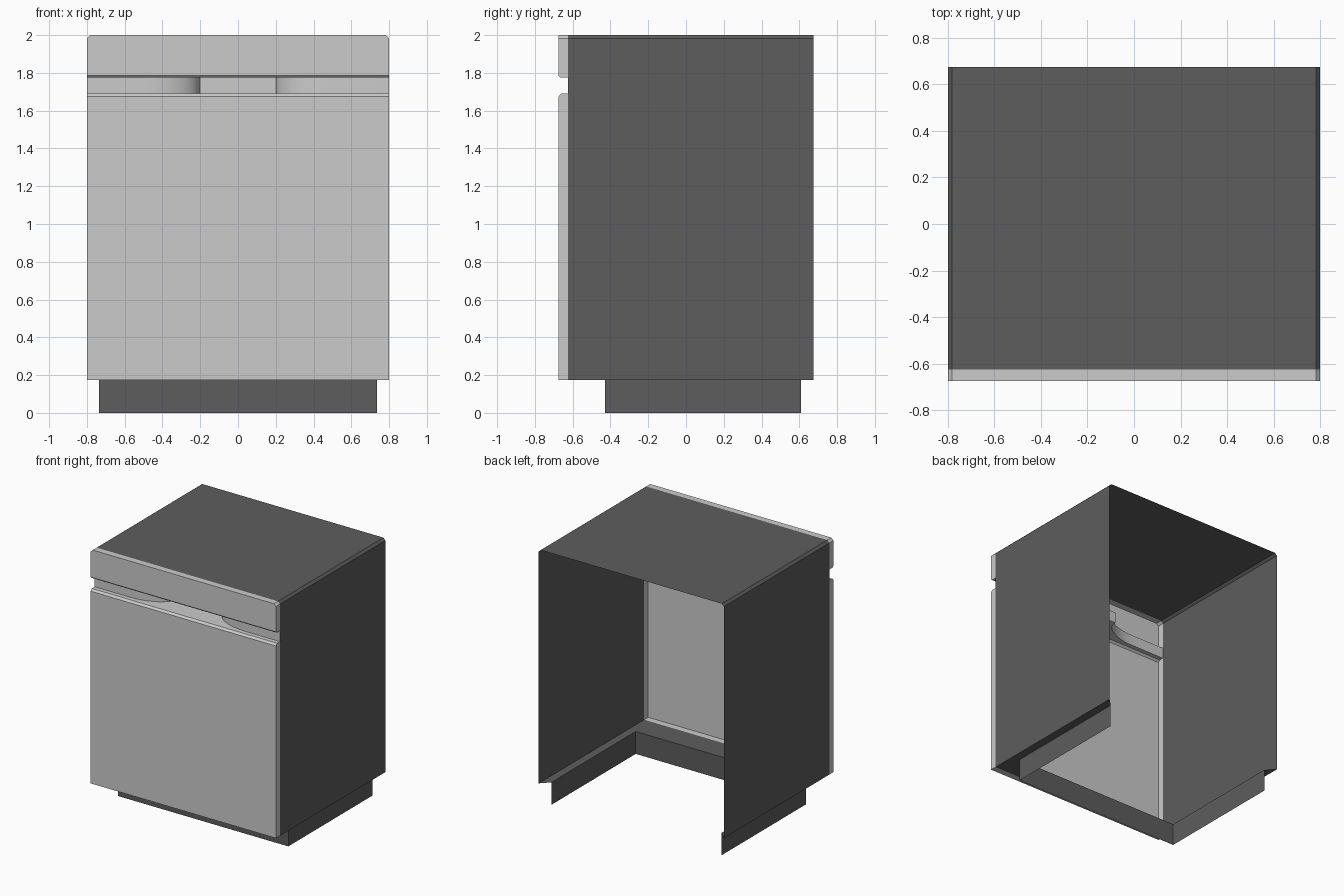
import bpy, bmesh, math
from mathutils import Vector

if "Cube" in bpy.data.objects:
    bpy.data.objects.remove(bpy.data.objects["Cube"])

dark = bpy.data.materials.new("dark_grey")
dark.diffuse_color = (0.11, 0.11, 0.11, 1)
dark.use_nodes = True
dark.node_tree.nodes["Principled BSDF"].inputs["Base Color"].default_value = dark.diffuse_color


def build(name, lofts, polys=(), mat=None):
    """Skin each list of matching point rows, add polygons, weld and orient outward."""
    bm = bmesh.new()
    for rows in lofts:
        vs = [[bm.verts.new(p) for p in row] for row in rows]
        for a, b in zip(vs, vs[1:]):
            for i in range(len(a) - 1):
                bm.faces.new((a[i], a[i + 1], b[i + 1], b[i]))
    for poly in polys:
        bm.faces.new([bm.verts.new(p) for p in poly])
    bmesh.ops.remove_doubles(bm, verts=bm.verts, dist=1e-5)
    bmesh.ops.dissolve_limit(bm, angle_limit=math.radians(0.5),
                             verts=bm.verts, edges=bm.edges)
    bmesh.ops.recalc_face_normals(bm, faces=bm.faces)
    mid = Vector((0, 0, 1))
    bm.normal_update()
    if sum(f.calc_area() * f.normal.dot(f.calc_center_median() - mid) for f in bm.faces) < 0:
        bmesh.ops.reverse_faces(bm, faces=bm.faces)
    me = bpy.data.meshes.new(name)
    bm.to_mesh(me)
    bm.free()
    ob = bpy.data.objects.new(name, me)
    bpy.context.collection.objects.link(ob)
    if mat:
        me.materials.append(mat)
    bpy.ops.object.select_all(action='DESELECT')
    ob.select_set(True)
    bpy.context.view_layer.objects.active = ob
    bpy.ops.object.shade_smooth_by_angle(angle=math.radians(25))
    return ob


W, FRONT, SEAM, BACK = 0.80, -0.675, -0.625, 0.675
BOTTOM, TOP, CH = 0.175, 2.0, 0.018
LEDGE, LIP = 1.69, 1.775          # handle slot bottom and top

# Cabinet shell: two sides and a chamfered top, open front and back
arch = [(-W, BOTTOM), (-W, TOP - CH), (-W + CH, TOP),
        (W - CH, TOP), (W, TOP - CH), (W, BOTTOM)]
build("cabinet_shell", [[[(x, y, z) for x, z in arch] for y in (SEAM, BACK)]], mat=dark)


# Recessed base: U-shaped flange and toe kick, open at the back
def u_path(w, front, back, z):
    return [(-w, back, z), (-w, front, z), (w, front, z), (w, back, z)]


build("toe_kick", [[u_path(W, SEAM, BACK, BOTTOM),
                    u_path(0.735, -0.43, 0.61, BOTTOM),
                    u_path(0.735, -0.43, 0.61, 0)]], mat=dark)

# Handle slot in plan: straight, sweeping in to a deep pocket in the middle
N, DEEP = 10, 0.175
half = [(-W, SEAM)]
for i in range(N + 1):
    t = math.pi / 2 * i / N
    half.append((-0.5 + 0.3 * math.sin(t), SEAM + DEEP * (1 - math.cos(t))))
slot = half + [(-x, y) for x, y in reversed(half)]


def row(y, z, w=W):
    """Straight row across the front; y=None follows the handle slot."""
    pts = [(x, sy if y is None else y, z) for x, sy in slot]
    pts[0] = (-w, pts[0][1], z)
    pts[-1] = (w, pts[-1][1], z)
    return pts


# Front skin: door, ledge, handle slot, control panel
skin = [row(SEAM, BOTTOM), row(FRONT, BOTTOM), row(FRONT, LEDGE - 0.015),
        row(FRONT + 0.015, LEDGE), row(None, LEDGE), row(None, LIP),
        row(FRONT + 0.01, LIP), row(FRONT, LIP + 0.01), row(FRONT, TOP - CH),
        row(FRONT, TOP, W - CH), row(SEAM, TOP, W - CH)]

# Side edges of door and control panel
door_edge = [(SEAM, BOTTOM), (FRONT, BOTTOM), (FRONT, LEDGE - 0.015),
             (FRONT + 0.015, LEDGE), (SEAM, LEDGE)]
panel_edge = [(SEAM, LIP), (FRONT + 0.01, LIP), (FRONT, LIP + 0.01),
              (FRONT, TOP - CH), (SEAM, TOP - CH)]
sides = []
for s in (-1, 1):
    sides += [[(s * W, y, z) for y, z in e] for e in (door_edge, panel_edge)]
    sides.append([(s * W, SEAM, TOP - CH), (s * W, FRONT, TOP - CH),
                  (s * (W - CH), FRONT, TOP), (s * (W - CH), SEAM, TOP)])
build("front_door_and_panel", [skin], sides)
